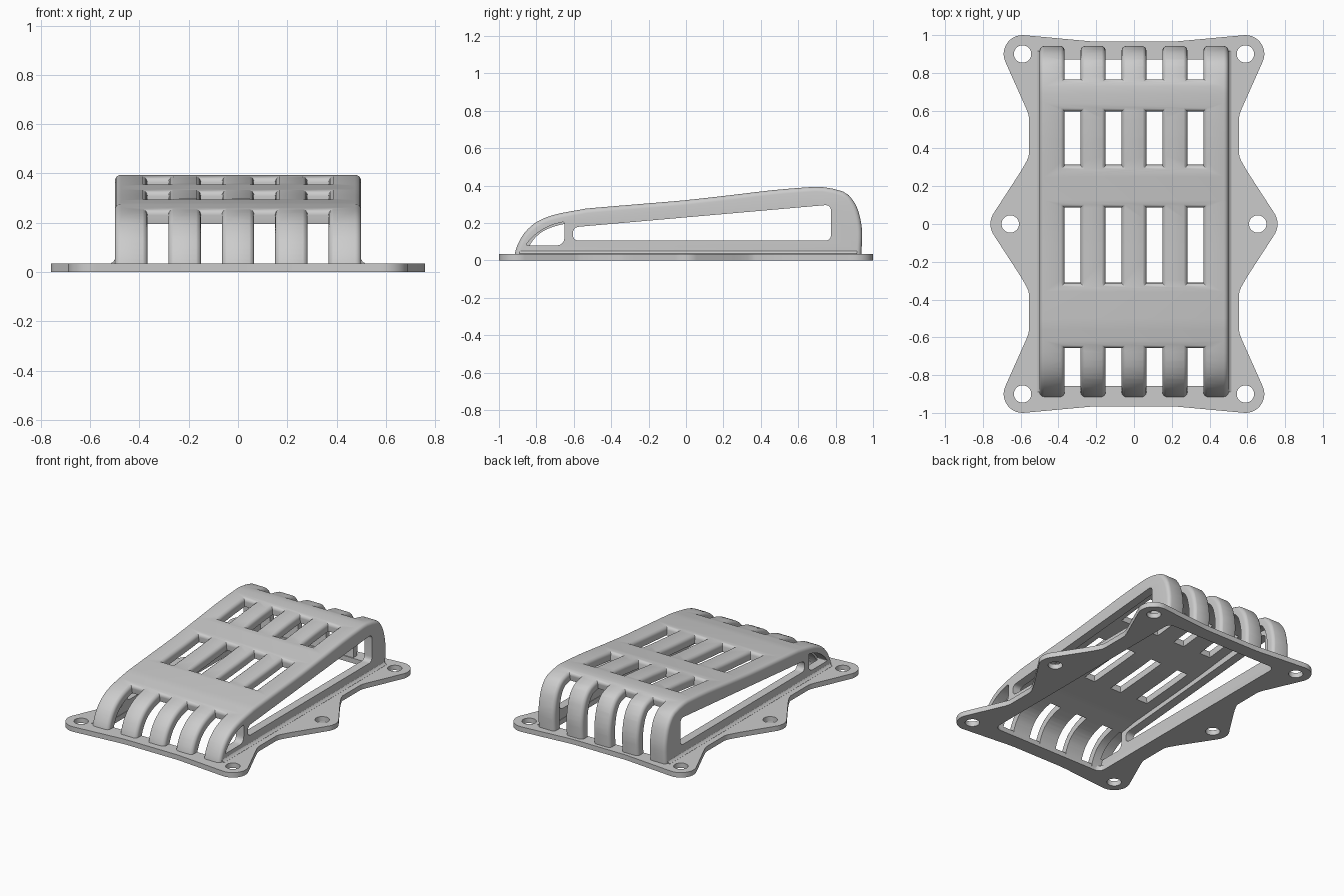
import bpy, bmesh, math

cube = bpy.data.objects.get("Cube")
if cube:
    bpy.data.objects.remove(cube, do_unlink=True)

grey = bpy.data.materials.new("plain grey")
grey.use_nodes = True
grey.diffuse_color = (0.6, 0.6, 0.6, 1)
grey.node_tree.nodes["Principled BSDF"].inputs["Base Color"].default_value = grey.diffuse_color


def build(name, solids, strip_caps=False):
    # Each solid is a list of matching rings, joined in order and capped
    bm = bmesh.new()
    for rings in solids:
        loops = [[bm.verts.new(p) for p in ring] for ring in rings]
        n = len(loops[0])
        for lower, upper in zip(loops, loops[1:]):
            for i in range(n):
                j = (i + 1) % n
                bm.faces.new((lower[i], lower[j], upper[j], upper[i]))
        for cap in (loops[0], loops[-1]):
            if strip_caps:
                for i in range(n // 2 - 1):
                    bm.faces.new((cap[i], cap[i + 1], cap[n - 2 - i], cap[n - 1 - i]))
            else:
                bm.faces.new(cap)
    bmesh.ops.recalc_face_normals(bm, faces=bm.faces)
    mesh = bpy.data.meshes.new(name)
    bm.to_mesh(mesh)
    bm.free()
    mesh.materials.append(grey)
    obj = bpy.data.objects.new(name, mesh)
    bpy.context.collection.objects.link(obj)
    return obj


def prism_x(pts, lo, hi):
    return [[(x, y, z) for y, z in pts] for x in (lo, hi)]


def prism_z(pts, lo, hi):
    return [[(x, y, z) for x, y in pts] for z in (lo, hi)]


def activate(obj):
    bpy.ops.object.select_all(action='DESELECT')
    obj.select_set(True)
    bpy.context.view_layer.objects.active = obj


def cut(obj, solids, strip_caps=False):
    cutter = build("cutter", solids, strip_caps)
    cutter.hide_render = True
    mod = obj.modifiers.new("cut", 'BOOLEAN')
    mod.operation, mod.solver, mod.object = 'DIFFERENCE', 'EXACT', cutter
    activate(obj)
    bpy.ops.object.modifier_apply(modifier=mod.name)
    bpy.data.objects.remove(cutter, do_unlink=True)


def arc(cx, cy, r, start, end, n):
    steps = [math.radians(start + (end - start) * i / n) for i in range(n + 1)]
    return [(cx + r * math.cos(s), cy + r * math.sin(s)) for s in steps]


def rounded(corners, n=6):
    # Each corner is (a, b, radius), rounded with a quadratic curve
    out = []
    for i, (a, b, r) in enumerate(corners):
        ends = []
        for q in (corners[i - 1], corners[(i + 1) % len(corners)]):
            d = math.hypot(q[0] - a, q[1] - b)
            ends.append((a + (q[0] - a) * r / d, b + (q[1] - b) * r / d))
        for k in range(n + 1):
            t = k / n
            out.append(tuple((1 - t) ** 2 * ends[0][m] + 2 * t * (1 - t) * (a, b)[m]
                             + t * t * ends[1][m] for m in (0, 1)))
    return out


def smooth_path(p):
    out = []
    for i in range(len(p) - 1):
        a, b, c, d = p[max(i - 1, 0)], p[i], p[i + 1], p[min(i + 2, len(p) - 1)]
        out.append(b)
        out.append(tuple((9 * (b[m] + c[m]) - a[m] - d[m]) / 16 for m in (0, 1)))
    return out + [p[-1]]


def inset(p, w):
    out = []
    for i in range(len(p)):
        a, b = p[max(i - 1, 0)], p[min(i + 1, len(p) - 1)]
        dy, dz = b[0] - a[0], b[1] - a[1]
        d = math.hypot(dy, dz)
        out.append((p[i][0] + dz / d * w, p[i][1] - dy / d * w))
    return out


# Arched cover: side profile lofted across the width with rounded rims
PROFILE = smooth_path([
    (-.92, .005), (-.912, .05), (-.895, .095), (-.865, .145), (-.82, .19),
    (-.76, .225), (-.68, .25), (-.56, .272), (-.5, .28), (-.2, .305), (0, .322),
    (.25, .35), (.46, .375), (.64, .39), (.73, .392), (.84, .368), (.89, .325),
    (.92, .268), (.938, .19), (.942, .12), (.935, .005)])
RIM = .025
half = [(.5 - RIM + x, RIM - d) for x, d in arc(0, 0, RIM, 0, 90, 5)]
sections = [(-x, d) for x, d in half] + half[::-1]
cover = build("slotted_cover", [[[(x, y, z) for y, z in inset(PROFILE, d)] for x, d in sections]])

# Hollow inside
inner = inset(PROFILE, .06)
inner = [(inner[0][0], -.1)] + inner + [(inner[-1][0], -.1)]
cut(cover, [prism_x(inner, -.44, .44)])

# Side windows through both walls
long_window = rounded([(-.605, .105, .035), (.775, .105, .035), (.775, .298, .035), (-.605, .177, .035)])
small_window = rounded([(-.858, .08, .012), (-.65, .08, .045), (-.65, .207, .012), (-.72, .19, .03),
                        (-.79, .152, .03), (-.835, .11, .02)])
cut(cover, [prism_x(w, lo, hi) for w in (long_window, small_window)
            for lo, hi in ((-.6, -.425), (.425, .6))])

# Slots follow the cover surface and flare out at the top
path = [(PROFILE[0][0], -.1)] + PROFILE + [(PROFILE[-1][0], -.1)]
dist = [0]
for p, q in zip(path, path[1:]):
    dist.append(dist[-1] + math.dist(p, q))


def length_at(y):
    for i, (p, q) in enumerate(zip(path, path[1:])):
        if p[0] < q[0] and p[0] <= y <= q[0]:
            return dist[i] + (y - p[0]) / (q[0] - p[0]) * (dist[i + 1] - dist[i])


def point_at(s):
    i = max(k for k in range(len(path) - 1) if dist[k] <= s)
    t = (s - dist[i]) / (dist[i + 1] - dist[i])
    return tuple(path[i][m] + t * (path[i + 1][m] - path[i][m]) for m in (0, 1))


def slot(x, s0, s1, n=24):
    r, w = .024, .0425
    layers = [(r - d, r - e) for d, e in arc(0, 0, r, 25, 90, 3)]
    layers = [(-.004, layers[0][1] + (layers[0][0] + .004) / math.tan(math.radians(25)))] + layers
    rings = []
    for depth, extra in layers + [(.085, 0)]:
        a, b = max(s0 - extra, 0), min(s1 + extra, dist[-1] - .0001)
        line = inset([point_at(a + (b - a) * i / n) for i in range(n + 1)], depth)
        rings.append([(x - w - extra, y, z) for y, z in line]
                     + [(x + w + extra, y, z) for y, z in reversed(line)])
    return rings


rows = [(0, length_at(-.66)), (length_at(-.315), length_at(.085)),
        (length_at(.308), length_at(.595)), (length_at(.77), dist[-1])]
cut(cover, [slot(x, *row) for x in (-.325, -.108, .108, .325) for row in rows], True)

# Mounting plate with six ears, built from one quarter outline
quarter = arc(.655, 0, .105, 3, 33, 5)
quarter += [(.61, .262), (.59, .295), (.57, .33), (.56, .352), (.556, .37),
            (.556, .565), (.56, .582), (.568, .605)]
quarter += arc(.59, .9, .1, -23, 98, 14) + [(.24, .968), (.19, .965)]
outline = quarter + [(-x, y) for x, y in reversed(quarter)]
outline += [(-x, -y) for x, y in quarter] + [(x, -y) for x, y in reversed(quarter)]
plate = build("mounting_plate", [prism_z(outline, 0, .035)])

# Bolt holes and the large opening under the cover
holes = [prism_z(arc(x, y, .046, 0, 350, 35), -1, 1)
         for x, y in ((.59, .9), (-.59, .9), (.655, 0), (-.655, 0), (.59, -.9), (-.59, -.9))]
opening = rounded([(-.437, -.858, .05), (.437, -.858, .05), (.437, .87, .05), (-.437, .87, .05)])
cut(plate, holes + [prism_z(opening, -1, 1)])

# Small fillets where the cover sides meet the plate
curve = [(.49, .03), (.516, .03), (.516, .036), (.506, .041), (.499, .053), (.49, .053)]
fillets = build("side_fillets", [[[(s * x, y, z) for x, z in curve] for y in (-.89, .915)]
                                 for s in (-1, 1)])

for obj in (cover, plate, fillets):
    activate(obj)
    bpy.ops.object.shade_smooth_by_angle(angle=math.radians(35))
